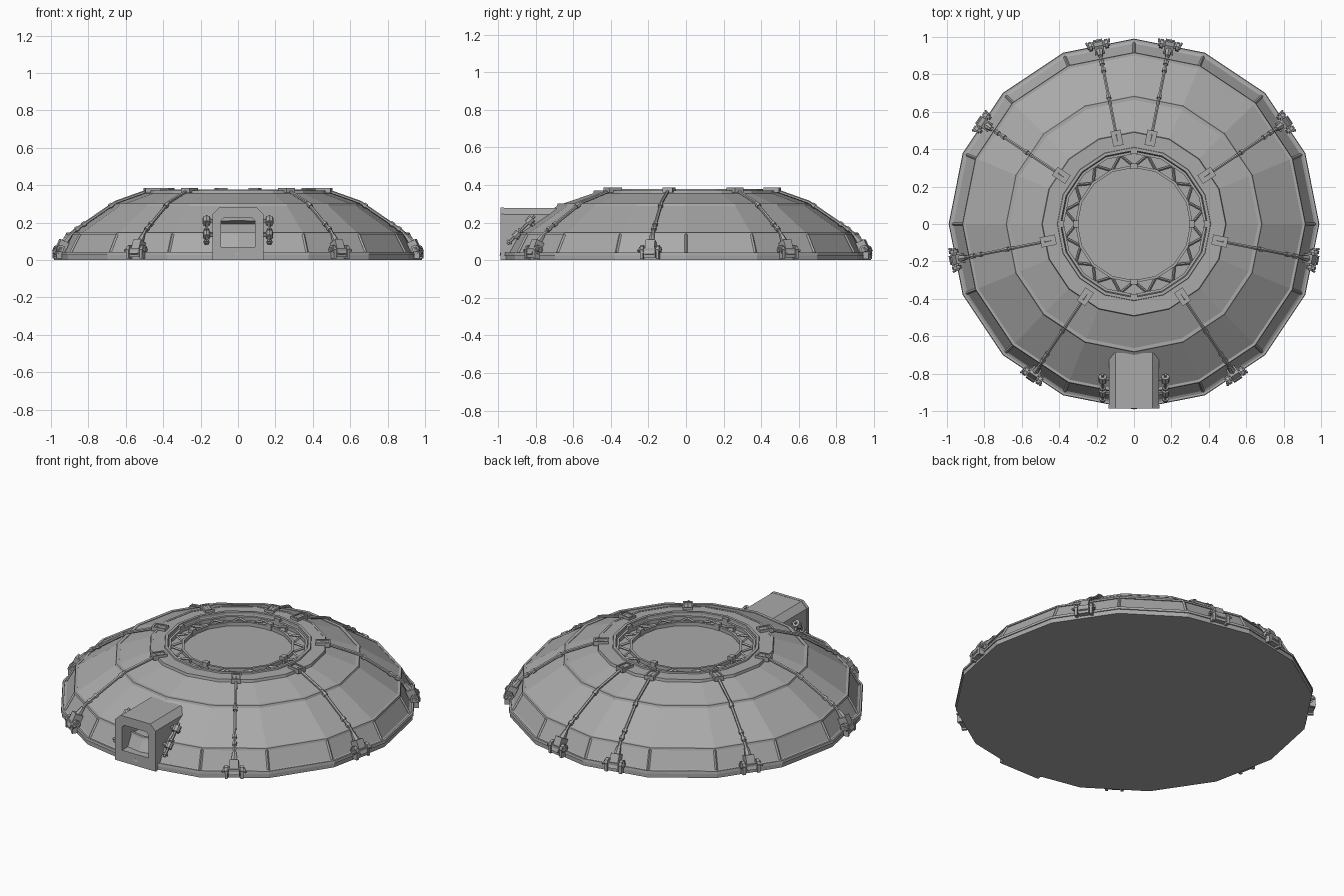
import bpy, bmesh
from math import cos, sin, pi, radians
from mathutils import Vector, Matrix

cube = bpy.data.objects.get("Cube")
if cube:
    bpy.data.objects.remove(cube)

SIDES = 16
FLAT = cos(pi / SIDES)  # facet centre radius relative to corner radius


def material(name, value):
    m = bpy.data.materials.new(name)
    m.use_nodes = True
    colour = (value, value, value, 1)
    m.diffuse_color = colour
    m.node_tree.nodes["Principled BSDF"].inputs["Base Color"].default_value = colour
    return m


GREY = material("metal_grey", 0.4)


def finish(name, bm):
    bmesh.ops.recalc_face_normals(bm, faces=bm.faces)
    mesh = bpy.data.meshes.new(name)
    bm.to_mesh(mesh)
    bm.free()
    mesh.materials.append(GREY)
    ob = bpy.data.objects.new(name, mesh)
    bpy.context.collection.objects.link(ob)
    return ob


def box(bm, frame, centre, size, tilt=0):
    m = frame @ Matrix.Translation(centre) @ Matrix.Rotation(tilt, 4, "Y")
    bmesh.ops.create_cube(bm, size=1, matrix=m @ Matrix.Diagonal((*size, 1)))


def bar(bm, frame, a, b, r, sides=6, r2=None):
    a, b = frame @ Vector(a), frame @ Vector(b)
    d = b - a
    m = Matrix.Translation((a + b) / 2) @ d.to_track_quat("Z", "Y").to_matrix().to_4x4()
    bmesh.ops.create_cone(bm, segments=sides, radius1=r, radius2=r if r2 is None else r2,
                          depth=d.length, cap_ends=True, matrix=m)


def lathe(bm, profile, closed=True):
    rings = [[bm.verts.new((r * cos(2 * pi * i / SIDES), r * sin(2 * pi * i / SIDES), z))
              for i in range(SIDES)] for r, z in profile]
    pairs = list(zip(rings, rings[1:])) + ([(rings[-1], rings[0])] if closed else [])
    for lo, hi in pairs:
        for i in range(SIDES):
            j = (i + 1) % SIDES
            bm.faces.new((lo[i], lo[j], hi[j], hi[i]))
    if not closed:
        bm.faces.new(rings[0])
        bm.faces.new(rings[-1])


def prism(bm, outline, y0, y1):
    front = [bm.verts.new((x, y0, z)) for x, z in outline]
    back = [bm.verts.new((x, y1, z)) for x, z in outline]
    bm.faces.new(front)
    bm.faces.new(back)
    for i in range(len(outline)):
        j = (i + 1) % len(outline)
        bm.faces.new((front[i], front[j], back[j], back[i]))


def cut(target, cutter):
    cutter.hide_render = True
    cutter.hide_viewport = True
    mod = target.modifiers.new("opening", "BOOLEAN")
    mod.object = cutter
    mod.operation = "DIFFERENCE"
    mod.solver = "EXACT"


# Dome shell with a shallow well in the roof
SKIN = [(0.965, 0.04), (0.91, 0.14), (0.68, 0.292), (0.49, 0.357)]
bm = bmesh.new()
lathe(bm, [(0.985, 0), (0.985, 0.03), (0.965, 0.04)] + SKIN[1:] +
      [(0.48, 0.37), (0.405, 0.37), (0.385, 0.335)], closed=False)
shell = finish("dome_shell", bm)

# Raised seams around the dome
bm = bmesh.new()
for r, z, w, h in ((0.984, 0.034, 0.007, 0.008), (0.91, 0.142, 0.009, 0.006),
                   (0.675, 0.295, 0.012, 0.006), (0.485, 0.364, 0.008, 0.008),
                   (0.403, 0.37, 0.01, 0.008)):
    lathe(bm, [(r - w, z - h), (r + w, z - h), (r + w * 0.6, z + h), (r - w, z + h)])
finish("seam_rings", bm)

# Short ribs between the lower panels
bm = bmesh.new()
for i in range(SIDES):
    if i != 12:
        turn = Matrix.Rotation(2 * pi * i / SIDES, 4, "Z")
        bar(bm, turn, (0.966, 0, 0.04), (0.911, 0, 0.14), 0.008, 4)
finish("panel_ribs", bm)

# Lattice ring in the roof well
bm = bmesh.new()
for r in (0.382, 0.308):
    lathe(bm, [(r - 0.007, 0.335), (r + 0.007, 0.335), (r + 0.007, 0.357), (r - 0.007, 0.357)])
for i in range(SIDES):
    turn = Matrix.Rotation(2 * pi * i / SIDES, 4, "Z")
    for side in (-1, 1):
        t = side * pi / SIDES
        outer = (0.382 * FLAT * cos(t), 0.382 * FLAT * sin(t), 0.346)
        bar(bm, turn, (0.308, 0, 0.346), outer, 0.007, 4)
finish("roof_lattice", bm)

bm = bmesh.new()
for i in range(4):
    turn = Matrix.Rotation(i * pi / 2, 4, "Z")
    for r in (0.388, 0.308):
        box(bm, turn, (r, 0, 0.354), (0.03, 0.035, 0.04))
finish("lattice_blocks", bm)

# Anchor clamps, tie rods and roof pads, eight around
clamps, rods, pads = bmesh.new(), bmesh.new(), bmesh.new()
for k in range(8):
    turn = Matrix.Rotation(radians(11.25 + 22.5 + 45 * k - 45), 4, "Z")
    if k > 3:  # the left and right sides mirror each other
        turn = Matrix.Diagonal((-1, 1, 1, 1)) @ Matrix.Rotation(
            radians(45 * (k - 4) - 56.25), 4, "Z")
    else:
        turn = Matrix.Rotation(radians(45 * k - 56.25), 4, "Z")
    # rod follows the facets
    path = [(r * FLAT, 0, z + 0.016) for r, z in SKIN[1:]]
    path = [(0.955, 0, 0.085)] + path + [(0.45, 0, 0.372)]
    for a, b in zip(path, path[1:]):
        bar(rods, turn, a, b, 0.009)
    for t in (0.03, 0.2, 0.85):
        a, b = Vector(path[1]), Vector(path[2])
        bar(rods, turn, a.lerp(b, t), a.lerp(b, t + 0.07), 0.014)
    # pad with raised rim
    box(pads, turn, (0.468, 0, 0.369), (0.082, 0.054, 0.02))
    for s in (-1, 1):
        box(pads, turn, (0.468, s * 0.023, 0.382), (0.082, 0.009, 0.007))
        box(pads, turn, (0.468 + s * 0.037, 0, 0.382), (0.009, 0.054, 0.007))
    # clamp body, side lugs and flared feet
    box(clamps, turn, (0.965, 0, 0.062), (0.05, 0.05, 0.085), radians(-25))
    box(clamps, turn, (0.98, 0, 0.04), (0.036, 0.062, 0.05))
    bar(clamps, turn, (0.975, -0.06, 0.056), (0.975, 0.06, 0.056), 0.014, 8)
    bar(clamps, turn, (0.945, 0, 0.095), (0.915, 0, 0.132), 0.02, 6, 0.012)
    for s in (-1, 1):
        bar(clamps, turn, (0.975, s * 0.034, 0.056), (0.975, s * 0.052, 0.056), 0.025, 8)
        box(clamps, turn, (0.985, s * 0.043, 0.03), (0.03, 0.016, 0.045))
        bar(clamps, turn, (0.975, s * 0.05, 0.056), (0.998, s * 0.064, 0.05), 0.012, 6, 0.006)
finish("anchor_clamps", clamps)
finish("tie_rods", rods)
finish("roof_pads", pads)

# Entrance porch with chamfered roof
OUTLINE = [(-0.137, 0), (0.137, 0), (0.137, 0.245), (0.1, 0.28), (-0.1, 0.28), (-0.137, 0.245)]
bm = bmesh.new()
prism(bm, [(x * 0.98, z * 0.995) for x, z in OUTLINE], -0.97, -0.69)
porch = finish("porch", bm)
bm = bmesh.new()
prism(bm, OUTLINE, -0.987, -0.968)
porch_front = finish("porch_front", bm)

# Doorway opening
bm = bmesh.new()
prism(bm, [(-0.09, 0.07), (0.09, 0.07), (0.09, 0.21), (0.075, 0.225),
           (-0.075, 0.225), (-0.09, 0.21)], -1.1, -0.72)
doorway = finish("doorway_cutter", bm)
cut(porch, doorway)
cut(porch_front, doorway)

# Sloped recess behind the doorway
bm = bmesh.new()
bmesh.ops.create_cube(bm, size=1)
for v in bm.verts:
    near, top = v.co.y < 0, v.co.z > 0
    v.co = (v.co.x * 0.18, -0.95 if near else -0.5,
            (0.245 if near else 0.142) if top else 0.136)
cut(shell, finish("recess_cutter", bm))

# Struts beside the porch
bm = bmesh.new()
flat = Matrix.Identity(4)
for s in (-1, 1):
    a, b = Vector((s * 0.168, -0.95, 0.085)), Vector((s * 0.168, -0.805, 0.235))
    bar(bm, flat, a, b, 0.008)
    for t0, t1, r in ((0.05, 0.1, 0.016), (0.25, 0.42, 0.02), (0.46, 0.51, 0.016),
                      (0.74, 0.92, 0.022)):
        bar(bm, flat, a.lerp(b, t0), a.lerp(b, t1), r, 8)
    for t in (0.33, 0.83):
        p = a.lerp(b, t)
        bar(bm, flat, p, (s * 0.125, p.y, p.z), 0.01)
        bar(bm, flat, p, (p.x, p.y + 0.04, p.z - 0.05), 0.01)
finish("porch_struts", bm)
